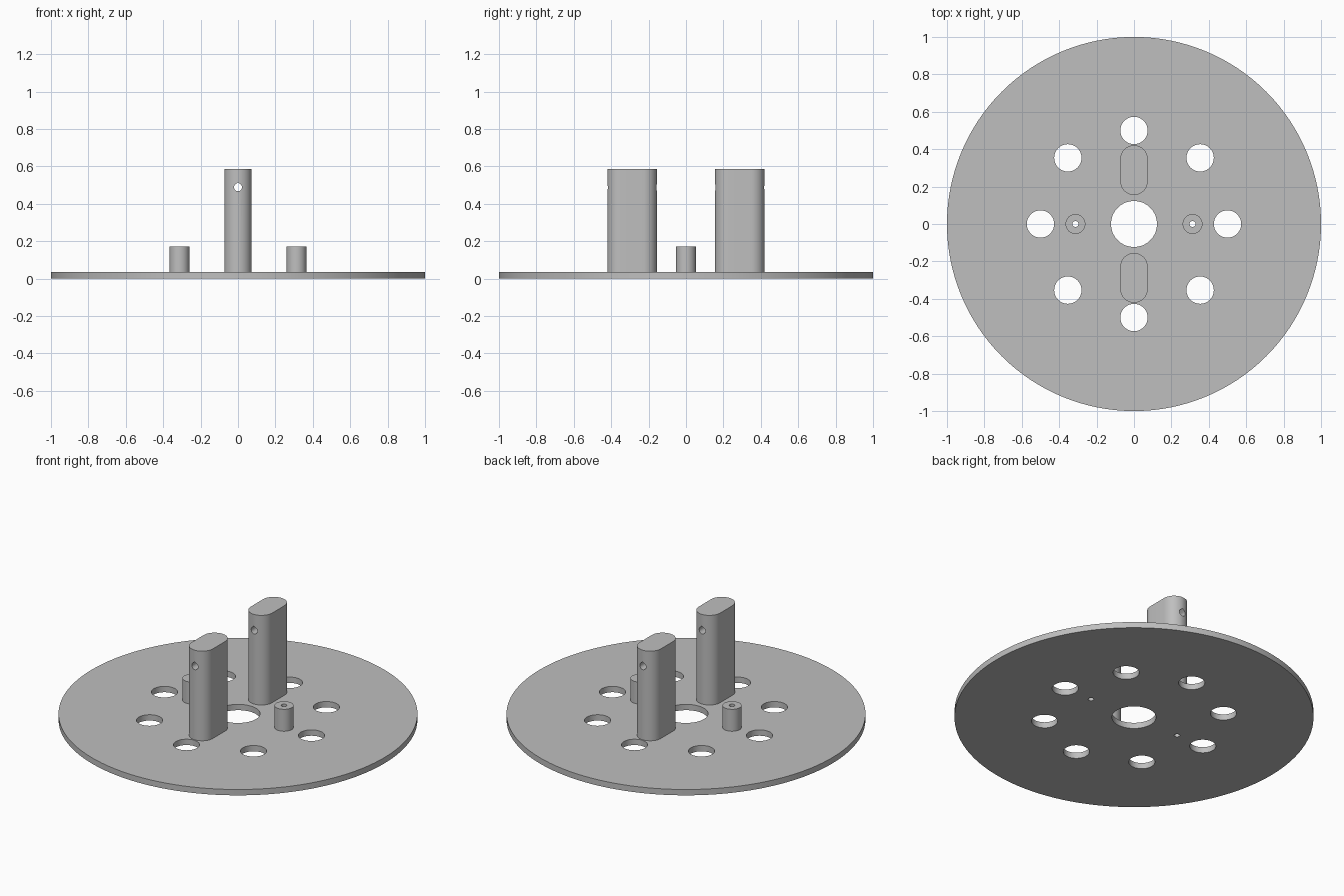
import bpy, bmesh, math

if "Cube" in bpy.data.objects:
    bpy.data.objects.remove(bpy.data.objects["Cube"])

grey = bpy.data.materials.new("light_grey")
grey.diffuse_color = (0.52, 0.52, 0.52, 1)
grey.use_nodes = True
grey.node_tree.nodes["Principled BSDF"].inputs["Base Color"].default_value = grey.diffuse_color

PLATE_TOP = 0.036


def circle(cx, cy, r, n=64):
    return [(cx + r * math.cos(2 * math.pi * i / n),
             cy + r * math.sin(2 * math.pi * i / n)) for i in range(n)]


def stadium(cy, half_length, r, n=24):
    straight = half_length - r
    pts = []
    for start, y in ((0, cy + straight), (math.pi, cy - straight)):
        pts += [(r * math.cos(start + math.pi * i / n),
                 y + r * math.sin(start + math.pi * i / n)) for i in range(n + 1)]
    return pts


def teardrop(cy, r, n=24):
    # round bottom, 45 degree roof
    arc = [math.radians(135 + 270 * i / n) for i in range(n + 1)]
    return [(r * math.cos(a), cy + r * math.sin(a)) for a in arc] + [(0, cy + r * 1.3)]


def extrude(name, outlines, z0, z1):
    """Filled outline (later outlines are holes) extruded from z0 to z1."""
    curve = bpy.data.curves.new(name, 'CURVE')
    curve.dimensions = '2D'
    curve.fill_mode = 'BOTH'
    curve.extrude = (z1 - z0) / 2
    for pts in outlines:
        spline = curve.splines.new('POLY')
        spline.points.add(len(pts) - 1)
        for p, (x, y) in zip(spline.points, pts):
            p.co = (x, y, 0, 1)
        spline.use_cyclic_u = True
    temp = bpy.data.objects.new(name + "_curve", curve)
    bpy.context.collection.objects.link(temp)
    bpy.context.view_layer.update()
    mesh = bpy.data.meshes.new_from_object(
        temp.evaluated_get(bpy.context.evaluated_depsgraph_get()))
    bpy.data.objects.remove(temp)
    bm = bmesh.new()
    bm.from_mesh(mesh)
    bmesh.ops.remove_doubles(bm, verts=bm.verts, dist=1e-5)
    bmesh.ops.translate(bm, verts=bm.verts, vec=(0, 0, (z0 + z1) / 2))
    bmesh.ops.recalc_face_normals(bm, faces=bm.faces)
    bm.to_mesh(mesh)
    bm.free()
    mesh.materials.clear()
    mesh.materials.append(grey)
    mesh.name = name
    obj = bpy.data.objects.new(name, mesh)
    bpy.context.collection.objects.link(obj)
    return obj


def smooth(obj):
    bpy.ops.object.select_all(action='DESELECT')
    obj.select_set(True)
    bpy.context.view_layer.objects.active = obj
    bpy.ops.object.shade_smooth_by_angle(angle=math.radians(30))


# Round plate with centre hole, ring of eight holes and two screw holes
holes = [circle(0, 0, 0.123)]
holes += [circle(0.5 * math.cos(k * math.pi / 4), 0.5 * math.sin(k * math.pi / 4), 0.073)
          for k in range(8)]
holes += [circle(s * 0.313, 0, 0.016, 32) for s in (-1, 1)]
smooth(extrude("base_plate", [circle(0, 0, 1, 128)] + holes, 0, PLATE_TOP))

# Short hollow standoffs
for side, s in (("left", -1), ("right", 1)):
    smooth(extrude(side + "_standoff",
                   [circle(s * 0.313, 0, 0.053), circle(s * 0.313, 0, 0.016, 32)],
                   PLATE_TOP, 0.171))

# Tall rounded posts with a teardrop cross hole
cutter = extrude("cross_hole_cutter", [teardrop(0.488, 0.021)], -0.7, 0.7)
cutter.rotation_euler.x = math.pi / 2
cutter.hide_render = True
for side, s in (("front", -1), ("back", 1)):
    post = extrude(side + "_post", [stadium(s * 0.288, 0.133, 0.073)], PLATE_TOP, 0.587)
    cut = post.modifiers.new("cross_hole", 'BOOLEAN')
    cut.operation = 'DIFFERENCE'
    cut.solver = 'EXACT'
    cut.object = cutter
    bpy.context.view_layer.objects.active = post
    bpy.ops.object.modifier_apply(modifier=cut.name)
    smooth(post)
bpy.data.objects.remove(cutter)
